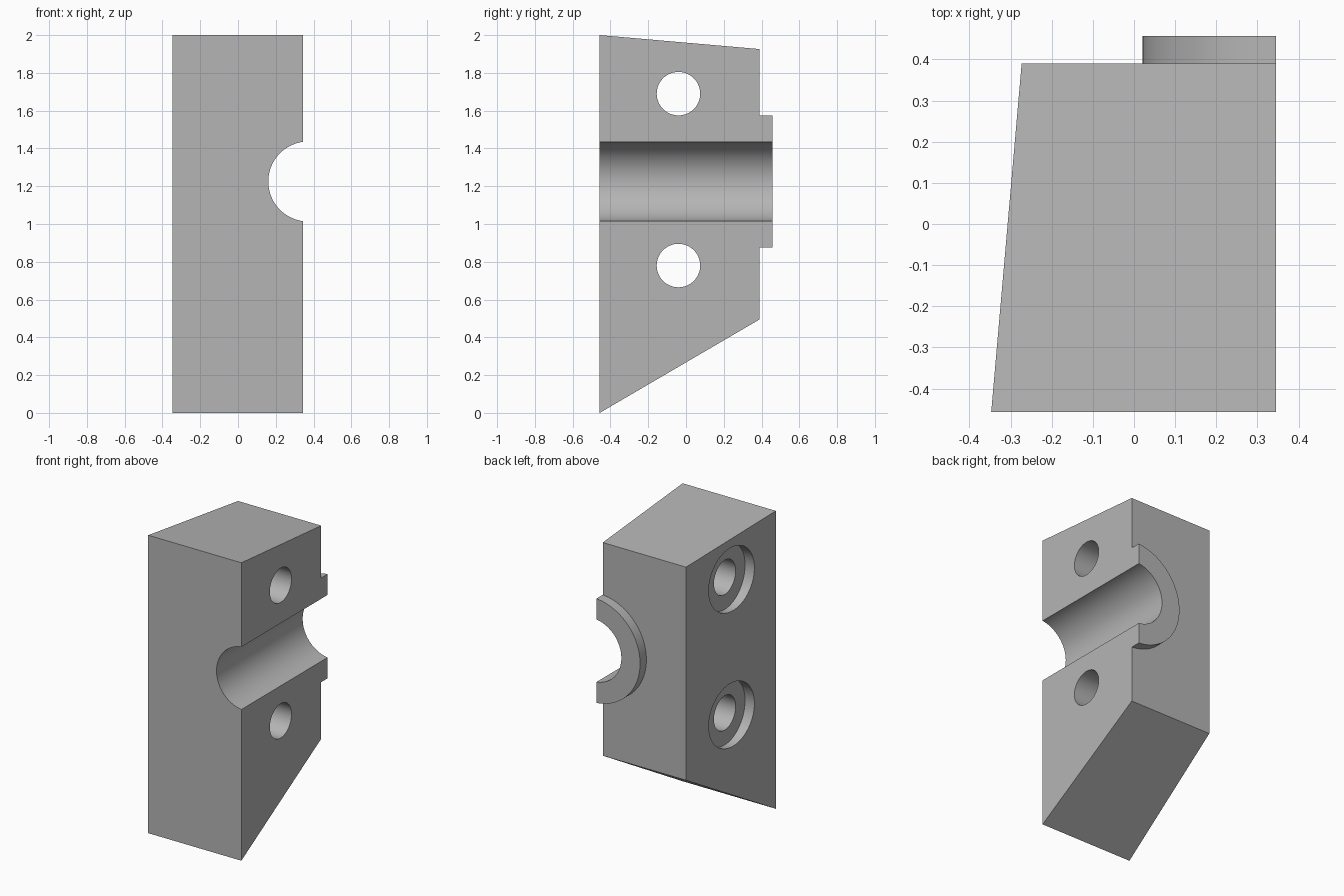
import bpy, bmesh, math
from mathutils import Matrix

cube = bpy.data.objects.get("Cube")
if cube:
    bpy.data.objects.remove(cube, do_unlink=True)

FRONT, BACK, SPLIT = -0.457, 0.39, 0.345   # main planes; SPLIT is the mating face
BORE_X, BORE_Z = 0.372, 1.225              # bore axis
HOLE_Y = -0.04

grey = bpy.data.materials.new("plain grey")
colour = (0.46, 0.46, 0.46, 1)
grey.diffuse_color = colour
grey.use_nodes = True
grey.node_tree.nodes["Principled BSDF"].inputs["Base Color"].default_value = colour


def make_object(name, bm):
    bmesh.ops.recalc_face_normals(bm, faces=bm.faces[:])
    mesh = bpy.data.meshes.new(name)
    bm.to_mesh(mesh)
    bm.free()
    mesh.materials.append(grey)
    ob = bpy.data.objects.new(name, mesh)
    bpy.context.collection.objects.link(ob)
    return ob


def cylinder(name, axis, radius, start, end, a, b):
    """Cylinder along x (a, b = y, z) or along y (a, b = x, z)."""
    bm = bmesh.new()
    bmesh.ops.create_cone(bm, cap_ends=True, segments=96, radius1=radius,
                          radius2=radius, depth=end - start)
    mid = (start + end) / 2
    if axis == "x":
        m = Matrix.Translation((mid, a, b)) @ Matrix.Rotation(math.pi / 2, 4, "Y")
    else:
        m = Matrix.Translation((a, mid, b)) @ Matrix.Rotation(math.pi / 2, 4, "X")
    bm.transform(m)
    return make_object(name, bm)


def combine(target, tool, operation):
    tool.hide_render = True
    mod = target.modifiers.new(tool.name, "BOOLEAN")
    mod.operation = operation
    mod.solver = "EXACT"
    mod.object = tool
    bpy.context.view_layer.objects.active = target
    bpy.ops.object.modifier_apply(modifier=mod.name)
    bpy.data.objects.remove(tool, do_unlink=True)


# Block: side profile between the mating face and the tapered outer face
profile = [(FRONT, 0, -0.347), (BACK, 0.495, -0.273),
           (BACK, 1.926, -0.273), (FRONT, 2, -0.347)]
bm = bmesh.new()
outer = [bm.verts.new((x, y, z)) for y, z, x in profile]
inner = [bm.verts.new((SPLIT, y, z)) for y, z, x in profile]
bm.faces.new(outer)
bm.faces.new(inner)
for i in range(4):
    j = (i + 1) % 4
    bm.faces.new((outer[i], outer[j], inner[j], inner[i]))
block = make_object("clamp_block", bm)

# Round boss on the back, trimmed at the mating face
boss = cylinder("boss", "y", 0.351, 0.3, 0.457, BORE_X, BORE_Z)
bm = bmesh.new()
bmesh.ops.create_cube(bm, size=2, matrix=Matrix.Translation((SPLIT + 1, 0, 1)))
combine(boss, make_object("trim", bm), "DIFFERENCE")
combine(block, boss, "UNION")

# Bore groove running front to back
combine(block, cylinder("bore", "y", 0.2117, -0.7, 0.7, BORE_X, BORE_Z), "DIFFERENCE")

# Bolt holes with counterbores on the tapered face
for z in (0.78, 1.69):
    combine(block, cylinder("bolt_hole", "x", 0.115, -0.6, 0.6, HOLE_Y, z), "DIFFERENCE")
    combine(block, cylinder("counterbore", "x", 0.215, -0.6, -0.26, HOLE_Y, z), "DIFFERENCE")

bpy.ops.object.select_all(action="DESELECT")
block.select_set(True)
bpy.context.view_layer.objects.active = block
bpy.ops.object.shade_smooth_by_angle(angle=math.radians(30))
